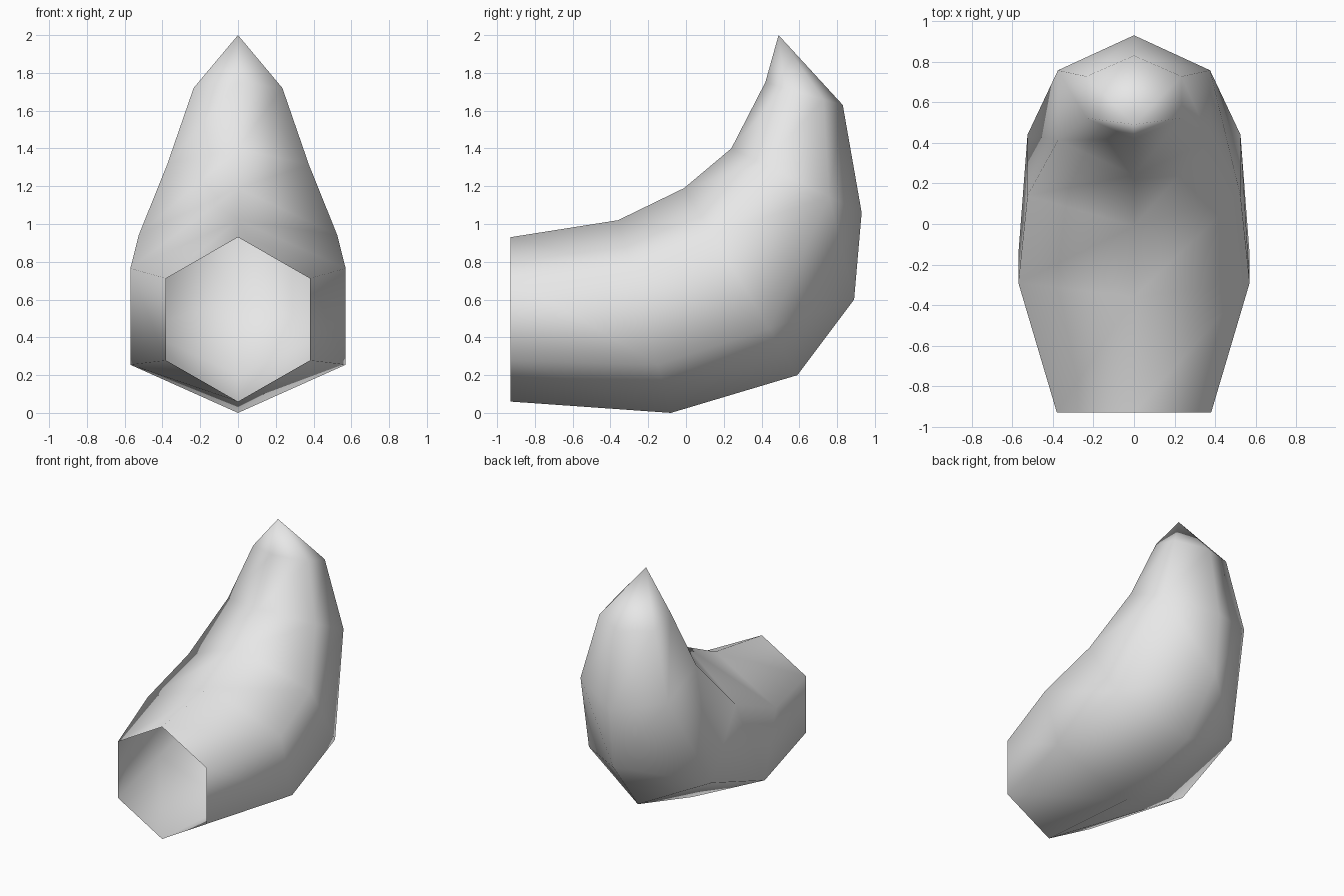
import bpy
import bmesh

cube = bpy.data.objects.get("Cube")
if cube:
    bpy.data.objects.remove(cube, do_unlink=True)

# Single plain colour
grey = bpy.data.materials.new("light_grey")
grey.use_nodes = True
colour = (0.8, 0.8, 0.8, 1)
grey.diffuse_color = colour
grey.node_tree.nodes["Principled BSDF"].inputs["Base Color"].default_value = colour

# Each ring: (inner y, z), (outer y, z), half width
rings = [
    ((-0.93, 0.93), (-0.93, 0.06), 0.38),
    ((-0.36, 1.02), (-0.08, 0.00), 0.57),
    ((-0.01, 1.19), (0.59, 0.20), 0.525),
    ((0.24, 1.40), (0.93, 1.06), 0.375),
    ((0.42, 1.75), (0.83, 1.63), 0.235),
]
heel = (0, 0.89, 0.60)
tip = (0, 0.49, 2.0)
# Hexagon corners: share of the half width, share of the way from inner to outer
corners = [(0, 0), (1, 0.25), (1, 0.75), (0, 1), (-1, 0.75), (-1, 0.25)]

bm = bmesh.new()


def add_ring(inner, outer, width):
    return [bm.verts.new((side * width,
                          inner[0] + (outer[0] - inner[0]) * t,
                          inner[1] + (outer[1] - inner[1]) * t))
            for side, t in corners]


loops = [add_ring(*ring) for ring in rings]
heel_vert = bm.verts.new(heel)
tip_vert = bm.verts.new(tip)

# Curved hexagonal tube, open at the front, with an extra heel point on the outer bend
for n, (a, b) in enumerate(zip(loops, loops[1:])):
    for i in range(6):
        j = (i + 1) % 6
        if n == 2 and i in (2, 3):
            side, other = (2, 2) if i == 2 else (4, 4)
            bm.faces.new((a[3], a[side], heel_vert))
            bm.faces.new((a[side], b[other], heel_vert))
            bm.faces.new((b[other], b[3], heel_vert))
        else:
            bm.faces.new((a[i], a[j], b[j], b[i]))

# Pointed end
for i in range(6):
    bm.faces.new((loops[-1][i], loops[-1][(i + 1) % 6], tip_vert))

bmesh.ops.recalc_face_normals(bm, faces=bm.faces)
# Make sure the outer side faces out: the inner bend must look up
bm.normal_update()
if loops[1][0].normal.z < 0:
    bmesh.ops.reverse_faces(bm, faces=bm.faces)
for face in bm.faces:
    face.smooth = True

mesh = bpy.data.meshes.new("curved_tail")
bm.to_mesh(mesh)
bm.free()
mesh.materials.append(grey)
tail = bpy.data.objects.new("curved_tail", mesh)
bpy.context.collection.objects.link(tail)
